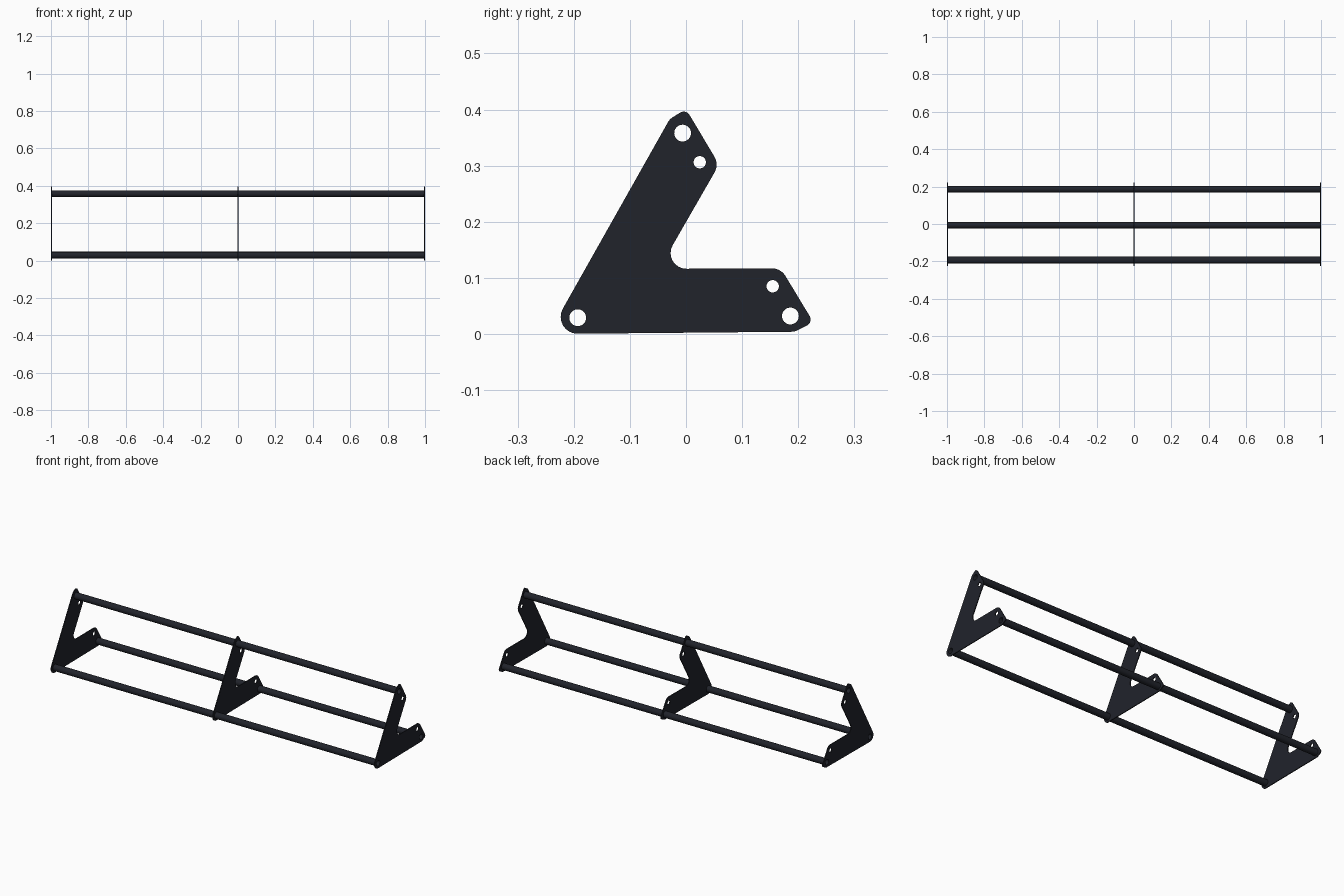
import bpy, bmesh
from math import radians, pi, cos, sin, tan
from mathutils import Vector

if "Cube" in bpy.data.objects:
    bpy.data.objects.remove(bpy.data.objects["Cube"])

def material(name, rgb):
    m = bpy.data.materials.new(name)
    m.diffuse_color = (*rgb, 1)
    m.use_nodes = True
    m.node_tree.nodes["Principled BSDF"].inputs["Base Color"].default_value = m.diffuse_color
    return m

STEEL = material("dark_steel", (0.015, 0.017, 0.024))

def circle(c, r, n=32):
    return [(c[0] + r * cos(2 * pi * i / n), c[1] + r * sin(2 * pi * i / n)) for i in range(n)]

def rounded(corners, steps=8):
    """Replace every (y, z, radius) corner by a tangent arc."""
    pts = []
    for i, (y, z, r) in enumerate(corners):
        p = Vector((y, z))
        a = (Vector(corners[i - 1][:2]) - p).normalized()
        b = (Vector(corners[(i + 1) % len(corners)][:2]) - p).normalized()
        half = a.angle(b) / 2
        centre = p + (a + b).normalized() * r / sin(half)
        t = r / tan(half)
        start, end = p + a * t - centre, p + b * t - centre
        sweep = start.angle_signed(end)          # clockwise positive
        for k in range(steps + 1):
            ang = -sweep * k / steps
            pts.append((centre.x + start.x * cos(ang) - start.y * sin(ang),
                        centre.y + start.x * sin(ang) + start.y * cos(ang)))
    return pts

def extrude_profile(name, loops, x, half):
    """Filled YZ profile (outline plus holes) extruded along X."""
    cu = bpy.data.curves.new(name, 'CURVE')
    cu.dimensions, cu.fill_mode, cu.extrude = '2D', 'BOTH', half
    for loop in loops:
        s = cu.splines.new('POLY')
        s.points.add(len(loop) - 1)
        for p, (u, v) in zip(s.points, loop):
            p.co = (u, v, 0, 1)
        s.use_cyclic_u = True
    ob = bpy.data.objects.new(name, cu)
    bpy.context.collection.objects.link(ob)
    ob.location.x = x
    ob.rotation_euler = (radians(90), 0, radians(90))
    bpy.ops.object.select_all(action='DESELECT')
    ob.select_set(True)
    bpy.context.view_layer.objects.active = ob
    bpy.ops.object.convert(target='MESH')
    ob = bpy.context.object
    bm = bmesh.new()
    bm.from_mesh(ob.data)
    bmesh.ops.remove_doubles(bm, verts=bm.verts, dist=1e-5)
    bmesh.ops.recalc_face_normals(bm, faces=bm.faces)
    bm.to_mesh(ob.data)
    bm.free()
    ob.data.materials.clear()
    ob.data.materials.append(STEEL)
    bpy.ops.object.shade_smooth_by_angle(angle=radians(30))
    return ob

# V-shaped bracket outline, corners as (y, z, radius)
OUTLINE = [(-0.245, 0.0, 0.030), (0.194, 0.004, 0.030), (0.227, 0.021, 0.012),
           (0.169, 0.117, 0.028), (-0.048, 0.116, 0.028), (0.059, 0.302, 0.028),
           (0.000, 0.401, 0.012), (-0.029, 0.383, 0.025)]
TUBES = {"lower_front": (-0.193, 0.029), "lower_back": (0.186, 0.032), "upper": (-0.006, 0.358)}
BOLTS = [(0.0245, 0.306), (0.1545, 0.085)]
R_OUT, R_IN, HALF = 0.018, 0.015, 0.0025

# Three bracket plates
for label, x in (("left", -1 + HALF), ("middle", 0), ("right", 1 - HALF)):
    holes = [circle(c, R_OUT) for c in TUBES.values()] + [circle(c, 0.011) for c in BOLTS]
    extrude_profile(label + "_bracket", [rounded(OUTLINE)] + holes, x, HALF)

# Three hollow rails running the full length
for label, c in TUBES.items():
    extrude_profile(label + "_rail", [circle(c, R_OUT), circle(c, R_IN)], 0, 1.0)
